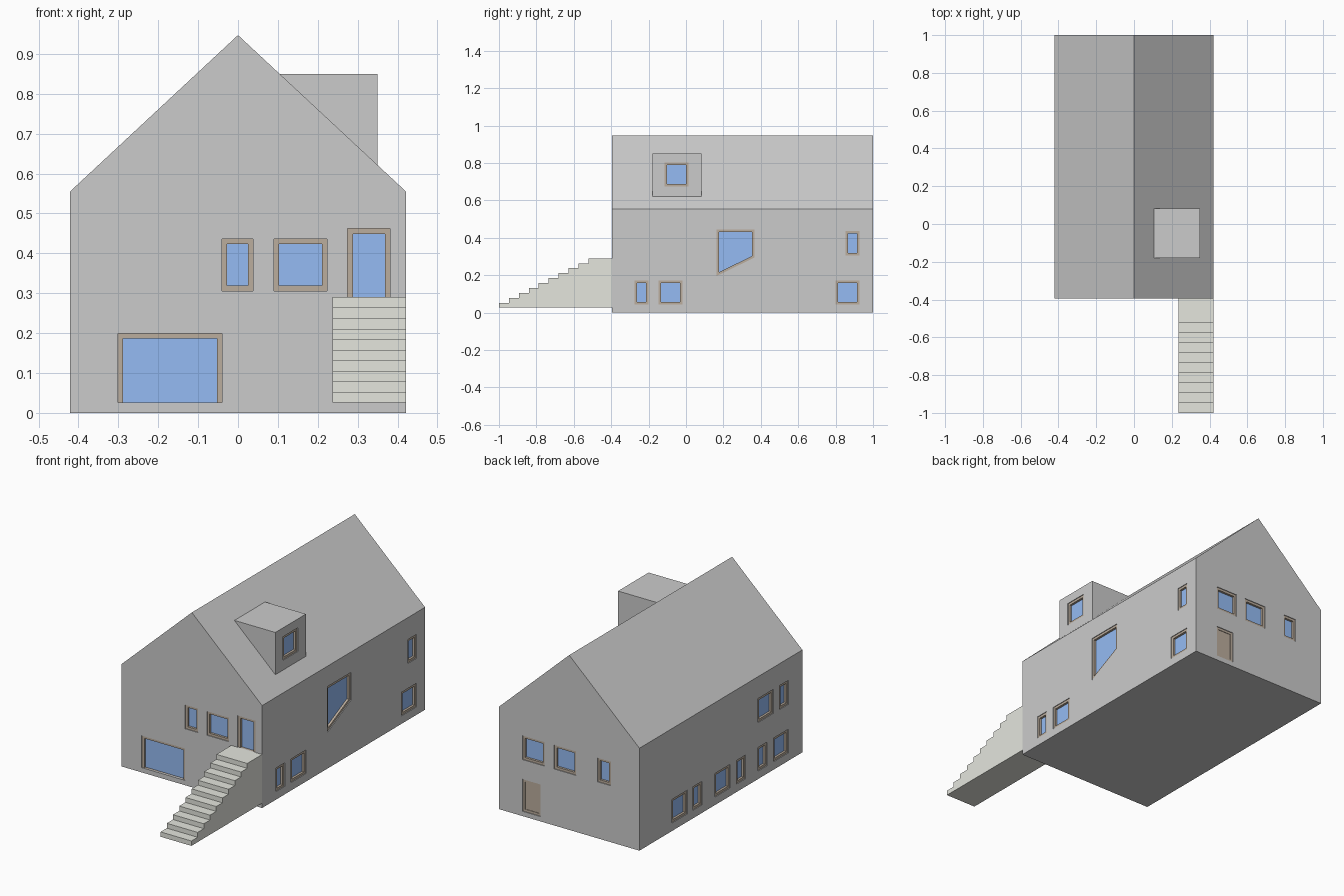
import bpy, bmesh
from mathutils import Vector

if "Cube" in bpy.data.objects:
    bpy.data.objects.remove(bpy.data.objects["Cube"])

X, Y0, Y1 = 0.421, -0.395, 1.0      # half width, front and back of the house
EAVE, RIDGE = 0.555, 0.947


def material(name, color):
    m = bpy.data.materials.new(name)
    m.diffuse_color = (*color, 1)
    m.use_nodes = True
    m.node_tree.nodes["Principled BSDF"].inputs["Base Color"].default_value = m.diffuse_color
    return m


WOOD = material("wood", (0.5, 0.42, 0.34))
GLASS = material("glass", (0.3, 0.5, 0.9))
STONE = material("stone", (0.78, 0.79, 0.73))

# Each wall: map (along, height, depth into wall) to a 3D point
WALLS = {
    "front": lambda a, z, d: Vector((a, Y0 + d, z)),
    "back": lambda a, z, d: Vector((a, Y1 - d, z)),
    "right": lambda a, z, d: Vector((X - d, a, z)),
    "left": lambda a, z, d: Vector((-X + d, a, z)),
    "dormer": lambda a, z, d: Vector((0.35 - d, a, z)),
}


def prism(bm, outline, place, d0, d1):
    """Extrude a 2D outline between two depths; returns the cap at d0."""
    n = len(outline)
    va = [bm.verts.new(place(a, z, d0)) for a, z in outline]
    vb = [bm.verts.new(place(a, z, d1)) for a, z in outline]
    cap = bm.faces.new(va)
    faces = [cap, bm.faces.new(vb[::-1])]
    for i in range(n):
        j = (i + 1) % n
        faces.append(bm.faces.new((va[j], va[i], vb[i], vb[j])))
    bmesh.ops.recalc_face_normals(bm, faces=faces)
    return cap


def finish(name, bm, mats=()):
    me = bpy.data.meshes.new(name)
    bm.to_mesh(me)
    bm.free()
    for m in mats:
        me.materials.append(m)
    ob = bpy.data.objects.new(name, me)
    bpy.context.collection.objects.link(ob)
    return ob


def solid(name, outline, place, d0, d1, mats=()):
    bm = bmesh.new()
    prism(bm, outline, place, d0, d1)
    return finish(name, bm, mats)


def rect(a0, a1, z0, z1):
    return [(a0, z0), (a1, z0), (a1, z1), (a0, z1)]


# House body with gabled roof, and the flat-topped dormer wedge
along_y = lambda x, z, y: Vector((x, y, z))
house = solid("house_body", [(-X, 0), (X, 0), (X, EAVE), (0, RIDGE), (-X, EAVE)],
              along_y, Y0, Y1)
dormer = solid("dormer", [(0.105, 0.846), (0.105, 0.85), (0.35, 0.85), (0.35, 0.618)],
               along_y, -0.18, 0.082)

# Staircase: ten risers up to a landing
RUN, RISE, BASE = 0.0531, 0.0264, 0.026
steps = [(Y0, BASE), (-1, BASE)]
for i in range(10):
    y = -1 + RUN * i
    steps += [(y, BASE + RISE * (i + 1))]
    steps += [(y + RUN if i < 9 else Y0, BASE + RISE * (i + 1))]
solid("staircase", steps, lambda y, z, x: Vector((x, y, z)), 0.2365, X, [STONE])

# Recessed windows and doors, with one shared cutter for the openings
cutter_bm = bmesh.new()
FRAME = 0.013


def opening(name, wall, outline, kind="window"):
    place = WALLS[wall]
    prism(cutter_bm, outline, place, -0.02, 0.02)
    if kind == "glass_door":        # the frame's sill sinks into the wall
        low = min(z for a, z in outline)
        outline = [(a, z - FRAME if z == low else z) for a, z in outline]
    bm = bmesh.new()
    pane = prism(bm, outline, place, 0.004, 0.019)
    bmesh.ops.inset_individual(bm, faces=[pane], thickness=FRAME, use_even_offset=True)
    inward = place(0, 0, 1) - place(0, 0, 0)
    sunk = 0.003 if kind == "wood_door" else 0.012
    for v in bmesh.ops.extrude_discrete_faces(bm, faces=[pane])["faces"][0].verts:
        v.co += inward * sunk
    bm.faces.ensure_lookup_table()
    if kind != "wood_door":
        # the pane is the face lying wholly at the sunken depth
        ref = place(0, 0, 0.004 + sunk).dot(inward)
        for f in bm.faces:
            if all(abs(v.co.dot(inward) - ref) < 1e-5 for v in f.verts):
                f.material_index = 1
    finish(name, bm, [WOOD, GLASS])


LOW, HIGH = (0.043, 0.171), (0.306, 0.436)
WINDOWS = {
    "front": [(-0.04, 0.038, HIGH), (0.09, 0.223, HIGH)],
    "back": [(0.148, 0.281, HIGH), (-0.042, 0.09, HIGH), (-0.25, -0.17, HIGH)],
    "right": [(-0.275, -0.2, LOW), (-0.147, -0.018, LOW), (0.8, 0.928, LOW),
              (0.853, 0.928, HIGH)],
    "left": [(0.59, 0.72, LOW), (0.463, 0.54, LOW), (0.223, 0.353, LOW),
             (0.092, 0.168, LOW), (-0.092, -0.015, LOW), (-0.275, -0.147, LOW),
             (-0.147, -0.015, HIGH), (-0.275, -0.2, HIGH)],
    "dormer": [(-0.115, 0.013, (0.674, 0.802))],
}
for wall, items in WINDOWS.items():
    for i, (a0, a1, (z0, z1)) in enumerate(items):
        opening(f"{wall}_window_{i + 1}", wall, rect(a0, a1, z0, z1))

opening("stair_window", "right",
        [(0.163, 0.195), (0.366, 0.294), (0.366, 0.444), (0.163, 0.444)])
opening("patio_door", "front", rect(-0.301, -0.04, 0.026, 0.199), "glass_door")
opening("entrance_door", "front", rect(0.275, 0.381, 0.29, 0.462), "glass_door")
opening("back_door", "back", rect(0.172, 0.281, 0.026, 0.2), "wood_door")

cutter = finish("opening_cutter", cutter_bm)
cutter.hide_render = True
cutter.display_type = 'WIRE'
for ob in (house, dormer):
    cut = ob.modifiers.new("openings", 'BOOLEAN')
    cut.operation = 'DIFFERENCE'
    cut.solver = 'EXACT'
    cut.object = cutter
